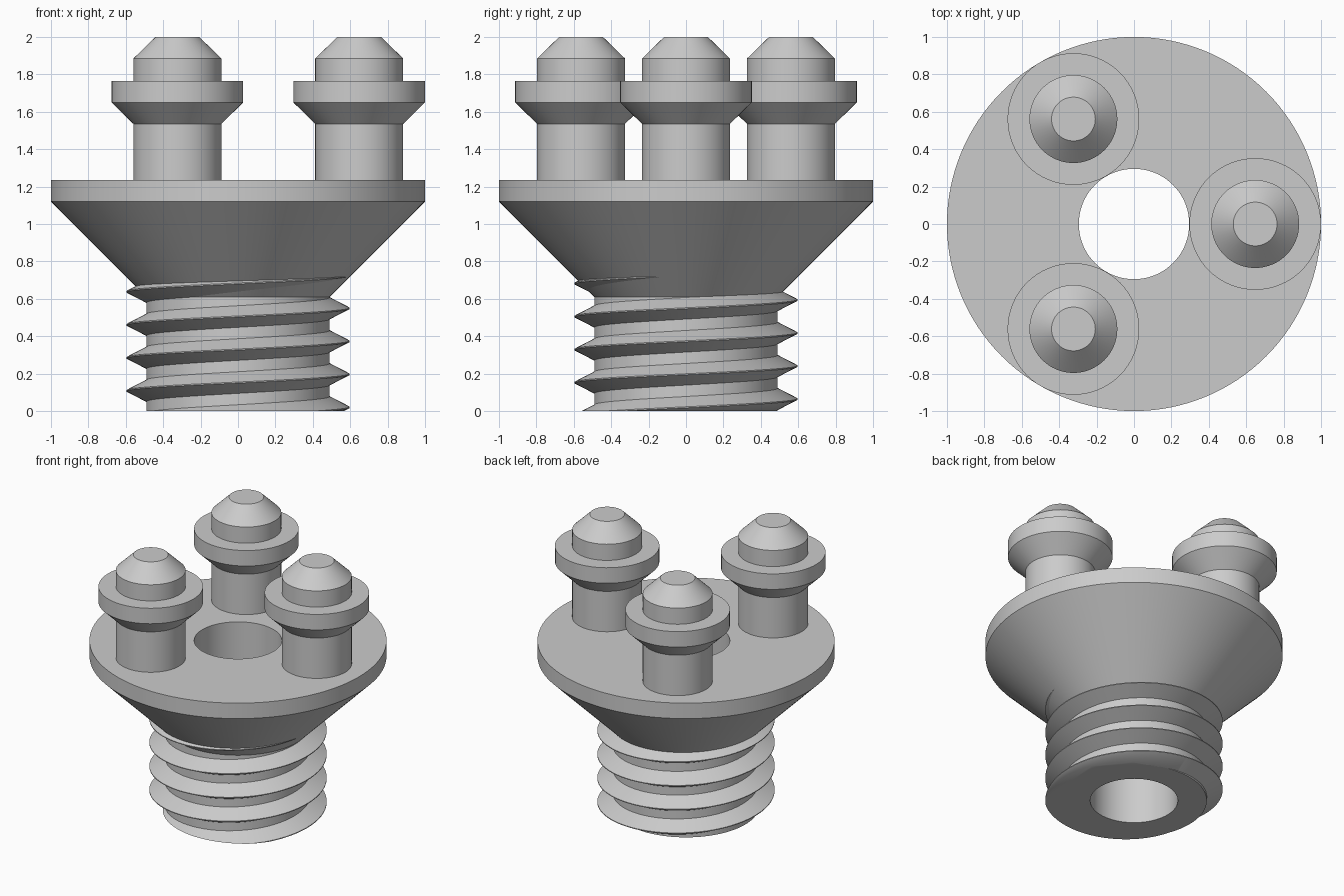
import bpy, bmesh
from math import sin, cos, tau, radians

cube = bpy.data.objects.get("Cube")
if cube:
    bpy.data.objects.remove(cube, do_unlink=True)

grey = bpy.data.materials.new("plain grey")
grey.use_nodes = True
colour = (0.6, 0.6, 0.6, 1)
grey.diffuse_color = colour
grey.node_tree.nodes["Principled BSDF"].inputs["Base Color"].default_value = colour


def finish(bm, name, location=(0, 0, 0)):
    bmesh.ops.recalc_face_normals(bm, faces=bm.faces)
    mesh = bpy.data.meshes.new(name)
    bm.to_mesh(mesh)
    bm.free()
    mesh.materials.append(grey)
    obj = bpy.data.objects.new(name, mesh)
    obj.location = location
    bpy.context.collection.objects.link(obj)
    bpy.ops.object.select_all(action='DESELECT')
    obj.select_set(True)
    bpy.context.view_layer.objects.active = obj
    bpy.ops.object.shade_smooth_by_angle(angle=radians(30))
    return obj


def bridge(bm, rings, ring_closed):
    """Join consecutive rings of vertices with quads."""
    for a, b in zip(rings, rings[1:]):
        n = len(a)
        for i in range(n if ring_closed else n - 1):
            j = (i + 1) % n
            bm.faces.new((a[i], a[j], b[j], b[i]))


def lathe(name, profile, segments, hollow=False, location=(0, 0, 0)):
    """Turn a (radius, z) profile round the z axis; hollow ones close on themselves."""
    bm = bmesh.new()
    rings = [[bm.verts.new((r * cos(tau * i / segments), r * sin(tau * i / segments), z))
              for i in range(segments)] for r, z in profile]
    bridge(bm, rings + rings[:1] if hollow else rings, True)
    if not hollow:
        bm.faces.new(rings[0])
        bm.faces.new(rings[-1])
    return finish(bm, name, location)


# Bored body: threaded core, flared cone and rim
BORE, CORE = 0.295, 0.49
lathe("flared_body", [(BORE, 0), (CORE, 0), (CORE, 0.61), (1, 1.12),
                      (1, 1.235), (BORE, 1.235)], 128, hollow=True)

# Three collared pins standing on the rim
pin_profile = [(0.235, 1.22), (0.235, 1.535), (0.352, 1.65), (0.352, 1.765),
               (0.235, 1.765), (0.235, 1.885), (0.117, 2.0)]
for k in range(3):
    angle = tau * k / 3
    lathe(f"pin_{k + 1}", pin_profile, 64,
          location=(0.648 * cos(angle), 0.648 * sin(angle), 0))

# Right-hand thread: swept ridge, trimmed flat at the base, running out inside the cone
PITCH, STEPS, TURNS = 0.1765, 96, 5
section = [(0.48, -0.063), (0.597, -0.003), (0.597, 0.003), (0.48, 0.063)]
bm = bmesh.new()
rings = []
for i in range(STEPS * TURNS + 1):
    a = tau * i / STEPS
    height = 0.02 - PITCH + PITCH * i / STEPS
    rings.append([bm.verts.new((r * cos(a), r * sin(a), height + dz)) for r, dz in section])
bridge(bm, rings, True)
bm.faces.new(rings[0])
bm.faces.new(rings[-1])
cut = bmesh.ops.bisect_plane(bm, geom=bm.verts[:] + bm.edges[:] + bm.faces[:],
                             plane_co=(0, 0, 0), plane_no=(0, 0, 1), clear_inner=True)
bmesh.ops.holes_fill(bm, edges=[e for e in bm.edges if e.is_boundary], sides=0)
finish(bm, "screw_thread")
